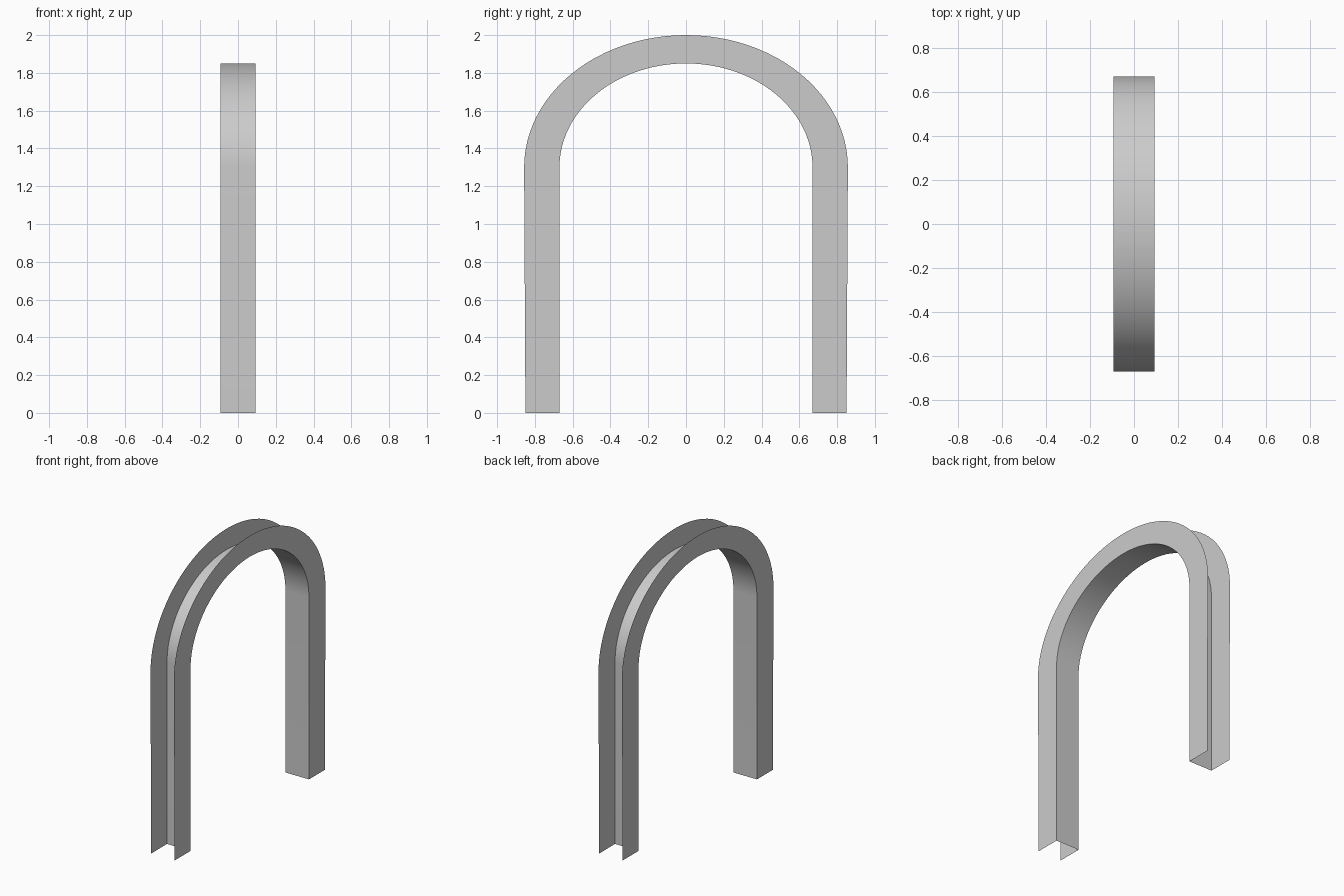
import bpy, bmesh, math

if "Cube" in bpy.data.objects:
    bpy.data.objects.remove(bpy.data.objects["Cube"])

HALF_W = 0.093   # half depth along x
SPRING = 1.30    # height where the legs turn into the arch
STEPS = 48


def arch_path(foot, half_span, top):
    """(y, z) points: left foot, elliptical arch, right foot."""
    pts = [(-foot, 0.0)]
    for i in range(STEPS + 1):
        a = math.pi * (1 - i / STEPS)
        pts.append((half_span * math.cos(a), SPRING + (top - SPRING) * math.sin(a)))
    pts.append((foot, 0.0))
    return pts


outer = arch_path(0.85, 0.857, 2.0)
inner = arch_path(0.67, 0.67, 1.85)

# Open channel: two flat side sheets joined by the inner face
bm = bmesh.new()
rails = [[bm.verts.new((x, y, z)) for y, z in path]
         for x, path in ((-HALF_W, outer), (-HALF_W, inner),
                         (HALF_W, inner), (HALF_W, outer))]
for a, b in zip(rails, rails[1:]):
    for i in range(len(a) - 1):
        bm.faces.new((a[i], b[i], b[i + 1], a[i + 1]))
bmesh.ops.recalc_face_normals(bm, faces=bm.faces)

mesh = bpy.data.meshes.new("arch_channel")
bm.to_mesh(mesh)
bm.free()
arch = bpy.data.objects.new("arch_channel", mesh)
bpy.context.collection.objects.link(arch)

# Smooth the curve, keep the channel edges sharp
bpy.context.view_layer.objects.active = arch
arch.select_set(True)
bpy.ops.object.shade_smooth_by_angle(angle=math.radians(30))
